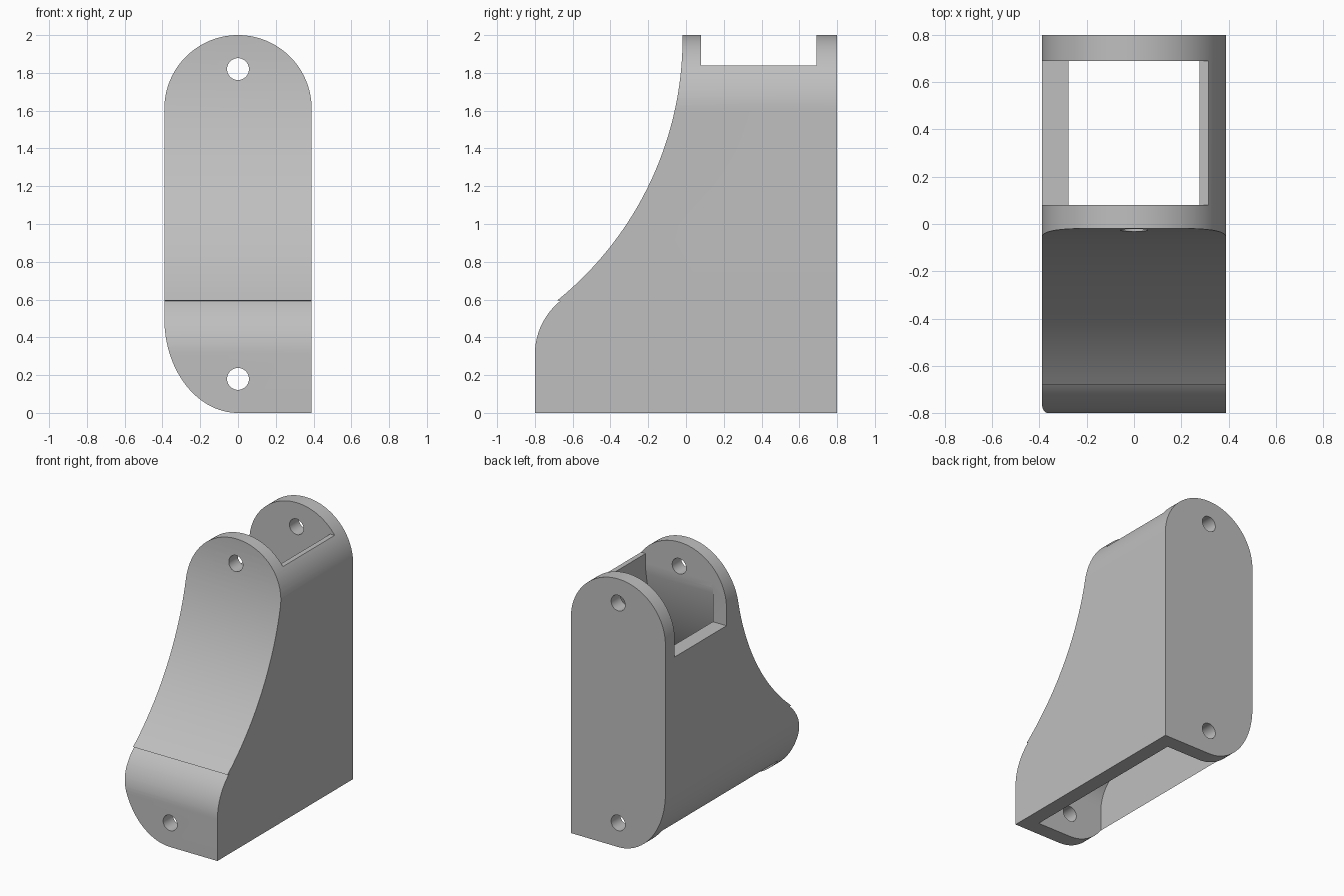
import bpy, bmesh, math
from mathutils import Vector

cube = bpy.data.objects.get("Cube")
if cube:
    bpy.data.objects.remove(cube, do_unlink=True)

grey = bpy.data.materials.new("light_grey")
grey.use_nodes = True
grey.diffuse_color = (0.52, 0.52, 0.52, 1)
grey.node_tree.nodes["Principled BSDF"].inputs["Base Color"].default_value = (0.52, 0.52, 0.52, 1)


def arc(cu, cv, ru, rv, start, end, steps):
    """Points on an elliptical arc, angles in degrees."""
    angles = [math.radians(start + (end - start) * i / steps) for i in range(steps + 1)]
    return [(cu + ru * math.cos(a), cv + rv * math.sin(a)) for a in angles]


def prism(name, points, axis, low, high):
    """Extrude a closed profile along x (profile in y, z) or y (profile in x, z)."""
    bm = bmesh.new()
    if axis == "x":
        verts = [bm.verts.new((low, u, v)) for u, v in points]
        move = Vector((high - low, 0, 0))
    else:
        verts = [bm.verts.new((u, low, v)) for u, v in points]
        move = Vector((0, high - low, 0))
    face = bm.faces.new(verts)
    ext = bmesh.ops.extrude_face_region(bm, geom=[face], use_keep_orig=True)
    bmesh.ops.translate(bm, vec=move, verts=[g for g in ext["geom"] if isinstance(g, bmesh.types.BMVert)])
    bmesh.ops.recalc_face_normals(bm, faces=bm.faces)
    mesh = bpy.data.meshes.new(name)
    bm.to_mesh(mesh)
    bm.free()
    mesh.materials.append(grey)
    obj = bpy.data.objects.new(name, mesh)
    bpy.context.collection.objects.link(obj)
    return obj


def combine(target, tool, operation):
    """Apply a boolean and discard the tool."""
    tool.hide_render = True
    mod = target.modifiers.new(tool.name, "BOOLEAN")
    mod.object, mod.operation, mod.solver = tool, operation, "EXACT"
    bpy.context.view_layer.objects.active = target
    bpy.ops.object.modifier_apply(modifier=mod.name)
    bpy.data.objects.remove(tool, do_unlink=True)


def front_curve(offset):
    """Swept front edge: convex toe running into a tall concave arc."""
    toe = arc(-0.436, 0.31, 0.364 - offset, 0.364 - offset, 180, 129, 16)
    sweep = arc(-1.805, 1.985, 1.787 + offset, 1.787 + offset, -51, 0, 40)
    return toe + sweep


HALF, INNER, BACK = 0.39, 0.278, 0.8
CAVITY_FRONT, CAVITY_BACK = 0.08, 0.69

# Swept body, trimmed to the rounded front outline
body = prism("bracket_body", [(BACK, 0), (-0.8, 0)] + front_curve(0) + [(-0.018, 2.1), (BACK, 2.1)],
             "x", -0.5, 0.5)
outline = [(HALF, 0)] + arc(0, 2 - HALF, HALF, HALF, 0, 180, 64) + arc(0, 0.5, HALF, 0.5, 180, 270, 36)
combine(body, prism("outline_trim", outline, "y", -1, 1), "INTERSECT")

# Hollow core, open at top and bottom
inner = [(min(y, CAVITY_FRONT), z) for y, z in front_curve(0.115)]
core = [(CAVITY_BACK, -0.1), (inner[0][0], -0.1)] + inner + [(CAVITY_FRONT, 2.2), (CAVITY_BACK, 2.2)]
combine(body, prism("core_cutter", core, "x", -INNER, INNER), "DIFFERENCE")

# Lowered side walls between the front and back plates
for name, low, high, floor in (("left_notch", 0.1, 0.6, 1.84), ("right_notch", -0.6, -0.1, 1.48)):
    notch = [(CAVITY_FRONT, floor), (CAVITY_BACK, floor), (CAVITY_BACK, 2.3), (CAVITY_FRONT, 2.3)]
    combine(body, prism(name, notch, "x", low, high), "DIFFERENCE")
middle = [(CAVITY_FRONT, 1.84), (CAVITY_BACK, 1.84), (CAVITY_BACK, 2.3), (CAVITY_FRONT, 2.3)]
combine(body, prism("middle_notch", middle, "x", -0.2, 0.2), "DIFFERENCE")

# Pin holes through both plates
for z in (0.18, 1.82):
    combine(body, prism("pin_hole", arc(0, z, 0.058, 0.058, 0, 352.5, 47), "y", -1, 1), "DIFFERENCE")

# Smooth curved faces, keep hard edges
bpy.ops.object.select_all(action="DESELECT")
body.select_set(True)
bpy.context.view_layer.objects.active = body
bpy.ops.object.shade_smooth_by_angle(angle=math.radians(25))
